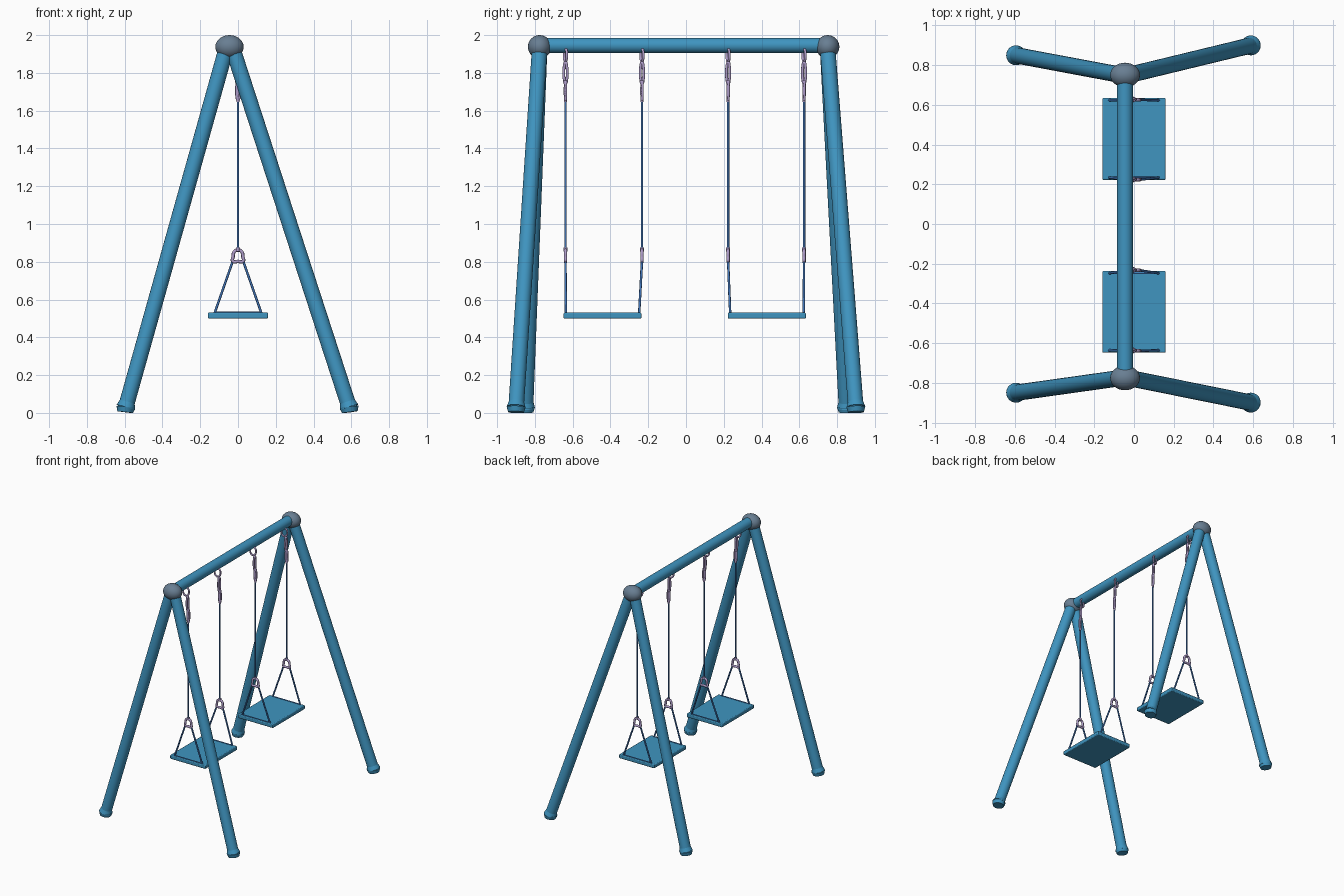
import bpy
import math
from mathutils import Vector

if "Cube" in bpy.data.objects:
    bpy.data.objects.remove(bpy.data.objects["Cube"])


def material(name, rgb):
    mat = bpy.data.materials.new(name)
    mat.use_nodes = True
    mat.diffuse_color = (*rgb, 1)
    mat.node_tree.nodes["Principled BSDF"].inputs["Base Color"].default_value = (*rgb, 1)
    return mat


BLUE = material("painted blue", (0.05, 0.30, 0.53))
GREY = material("joint grey", (0.14, 0.21, 0.29))
MAUVE = material("metal mauve", (0.42, 0.33, 0.58))
ROPE = material("rope blue", (0.05, 0.17, 0.46))


def finish(name, mat):
    obj = bpy.context.object
    obj.name = name
    obj.data.materials.append(mat)
    bpy.ops.object.shade_smooth_by_angle(angle=math.radians(40))
    return obj


def rod(name, a, b, radius, mat, sides=24, end_radius=None):
    a, b = Vector(a), Vector(b)
    bpy.ops.mesh.primitive_cone_add(
        vertices=sides, radius1=radius,
        radius2=radius if end_radius is None else end_radius,
        depth=(b - a).length, location=(a + b) / 2,
        rotation=(b - a).to_track_quat("Z", "Y").to_euler())
    return finish(name, mat)


def loop(name, points, radius, mat):
    """Closed smooth wire through the given points."""
    curve = bpy.data.curves.new(name, "CURVE")
    curve.dimensions = "3D"
    curve.bevel_depth = radius
    curve.bevel_resolution = 2
    curve.resolution_u = 5
    spline = curve.splines.new("BEZIER")
    spline.bezier_points.add(len(points) - 1)
    for bp, p in zip(spline.bezier_points, points):
        bp.co = p
        bp.handle_left_type = bp.handle_right_type = "AUTO"
    spline.use_cyclic_u = True
    obj = bpy.data.objects.new(name, curve)
    bpy.context.collection.objects.link(obj)
    curve.materials.append(mat)
    return obj


def oval(centre, width, height, side):
    """Eight points of an upright oval, widening along the side direction."""
    centre, side = Vector(centre), Vector(side).normalized()
    return [centre + side * width * math.cos(i * math.pi / 4)
            + Vector((0, 0, height * math.sin(i * math.pi / 4))) for i in range(8)]


BAR_X, BAR_Z = -0.045, 1.945

# Top bar
rod("top_bar", (BAR_X, -0.775, BAR_Z), (BAR_X, 0.755, BAR_Z), 0.04, BLUE, 32)

# Ball joints, splayed legs and flared feet at each end
for end, y, sign in (("front", -0.775, -1), ("back", 0.75, 1)):
    bpy.ops.mesh.primitive_uv_sphere_add(segments=32, ring_count=16, radius=1,
                                         location=(BAR_X, y, 1.938))
    bpy.context.object.scale = (0.075, 0.062, 0.062)
    finish(end + "_joint", GREY)
    for side, foot_x, foot_y, spread in (("right", -0.597, 0.85, -0.018),
                                         ("left", 0.592, 0.9, 0.018)):
        foot = Vector((foot_x, sign * foot_y, 0.02))
        apex = Vector((BAR_X + spread, y, 1.925))
        along = (apex - foot).normalized()
        name = end + "_" + side
        rod(name + "_leg", foot, apex, 0.041, BLUE, 32)
        rod(name + "_foot_flare", foot + along * 0.01, foot + along * 0.04, 0.05, BLUE, 32, 0.041)
        rod(name + "_foot", (foot.x, foot.y, 0.004), foot + along * 0.012, 0.042, BLUE, 32, 0.05)


def hanger(name, y, seat_y):
    # Ring under the bar, then a chained clip
    loop(name + "_bar_ring", oval((-0.02, y, 1.893), 0.022, 0.034, (1, 0.35, 0)), 0.007, MAUVE)
    loop(name + "_upper_link", oval((-0.006, y, 1.80), 0.009, 0.055, (0.3, 1, 0)), 0.0075, MAUVE)
    loop(name + "_lower_link", oval((0, y, 1.705), 0.009, 0.05, (1, 0.3, 0)), 0.007, MAUVE)
    rod(name + "_clasp", (0, y, 1.645), (-0.003, y, 1.76), 0.008, MAUVE, 10, 0.01)
    # Long rope and spreader ring
    rod(name + "_rope", (0, y, 0.86), (0, y, 1.66), 0.0065, ROPE, 10)
    outline = [(0, 0.862), (-0.02, 0.853), (-0.026, 0.825), (-0.028, 0.803),
               (0, 0.802), (0.028, 0.803), (0.026, 0.825), (0.02, 0.853)]
    loop(name + "_spreader_ring", [(x, y, z) for x, z in outline], 0.009, MAUVE)
    rod(name + "_ring_collar", (0, y, 0.855), (0, y, 0.875), 0.011, MAUVE, 10)
    # Two lower ropes and the wire joining them on the seat
    for side, s in (("right", -1), ("left", 1)):
        rod(name + "_" + side + "_stay", (s * 0.027, y, 0.805),
            (s * 0.125, seat_y, 0.525), 0.0065, ROPE, 10)
    rod(name + "_seat_wire", (-0.125, seat_y, 0.532), (0.125, seat_y, 0.532), 0.004, ROPE, 8)


# Two swings, each with a flat seat hung from two ropes
for swing, low, high, ropes in (("front_swing", -0.648, -0.236, (-0.638, -0.233)),
                                ("back_swing", 0.222, 0.635, (0.223, 0.625))):
    bpy.ops.mesh.primitive_cube_add(size=1, location=(0, (low + high) / 2, 0.515))
    seat = bpy.context.object
    seat.scale = (0.318, high - low, 0.032)
    bpy.ops.object.transform_apply(location=False, rotation=False, scale=True)
    finish(swing + "_seat", BLUE)
    bevel = seat.modifiers.new("soft edges", "BEVEL")
    bevel.width = 0.006
    bevel.segments = 2
    hanger(swing + "_near_hanger", ropes[0], low + 0.012)
    hanger(swing + "_far_hanger", ropes[1], high - 0.012)
